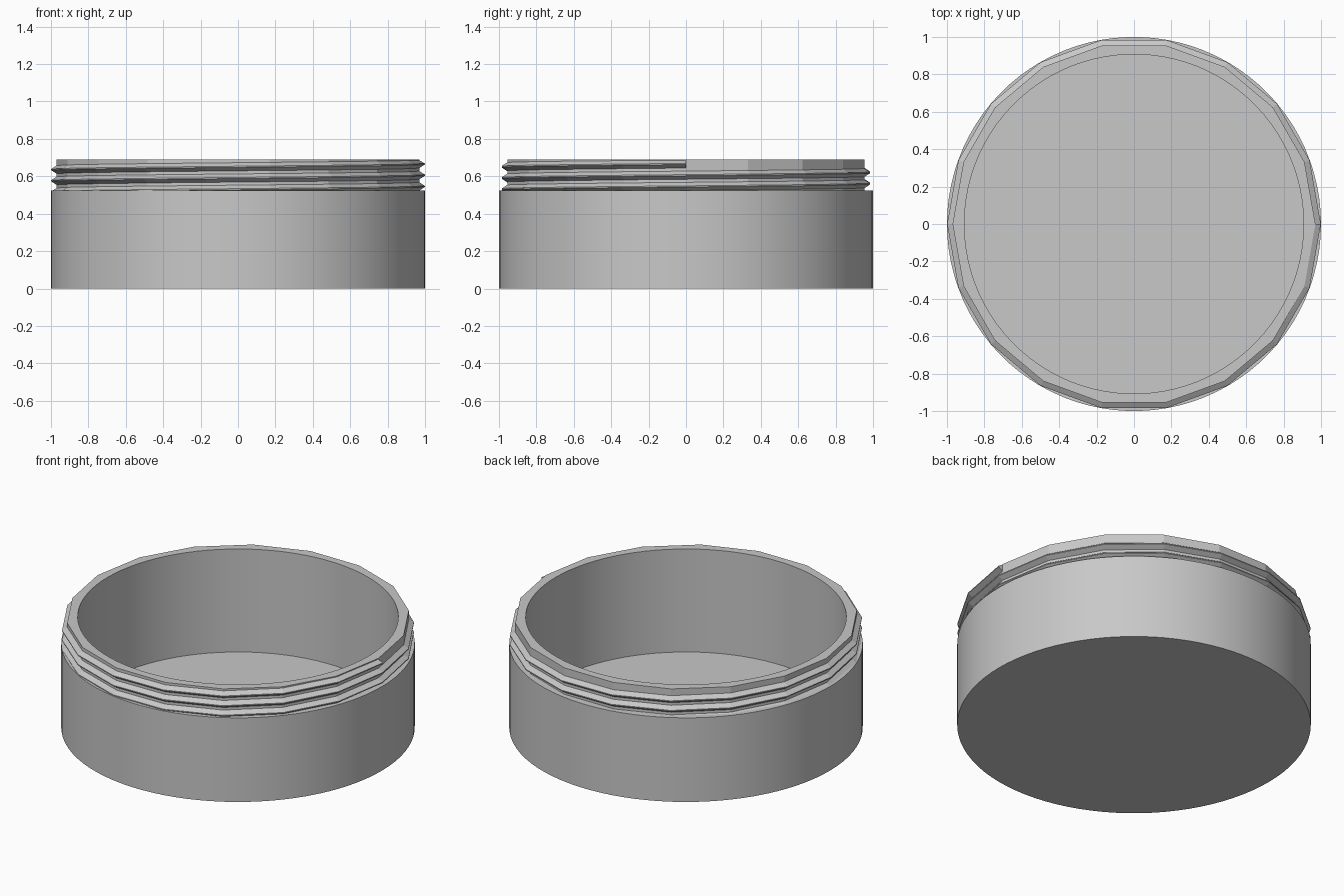
import bpy, bmesh, math

cube = bpy.data.objects.get("Cube")
if cube:
    bpy.data.objects.remove(cube, do_unlink=True)

SIDES = 18            # flat sides of the threaded neck
SEGS = SIDES * 5      # segments of the round surfaces
STEP = 2 * math.pi / SIDES

grey = bpy.data.materials.new("grey_plastic")
grey.use_nodes = True
colour = (0.58, 0.58, 0.58, 1)
grey.diffuse_color = colour
grey.node_tree.nodes["Principled BSDF"].inputs["Base Color"].default_value = colour


def finish(bm, name):
    bmesh.ops.recalc_face_normals(bm, faces=bm.faces[:])
    mesh = bpy.data.meshes.new(name)
    bm.to_mesh(mesh)
    bm.free()
    mesh.materials.append(grey)
    obj = bpy.data.objects.new(name, mesh)
    bpy.context.collection.objects.link(obj)
    return obj


def ring(bm, radius, z, faceted):
    verts = []
    for i in range(SEGS):
        a = 2 * math.pi * i / SEGS
        r = radius
        if faceted:   # follow the straight sides of the polygon
            r *= math.cos(STEP / 2) / math.cos(a % STEP - STEP / 2)
        verts.append(bm.verts.new((r * math.cos(a), r * math.sin(a), z)))
    return verts


# Open container: round body, faceted neck, round cavity
profile = [(1, 0, False), (1, 0.525, False), (0.97, 0.525, True),
           (0.97, 0.69, True), (0.907, 0.69, False), (0.907, 0.047, False)]
bm = bmesh.new()
rings = [ring(bm, *p) for p in profile]
for low, high in zip(rings, rings[1:]):
    for i in range(SEGS):
        j = (i + 1) % SEGS
        bm.faces.new((low[i], low[j], high[j], high[i]))
bm.faces.new(rings[0])
bm.faces.new(rings[-1])
container = finish(bm, "container_body")
bpy.context.view_layer.objects.active = container
container.select_set(True)
bpy.ops.object.shade_smooth_by_angle(angle=math.radians(12))

# Screw thread: wedge section climbing three turns, its start sunk in the body
TURNS, PITCH, TOP = 3, 0.06, 0.666
section = [(0.962, -0.027), (0.999, -0.003), (0.999, 0.003), (0.962, 0.027)]
bm = bmesh.new()
loops = []
for i in range(TURNS * SIDES + 1):
    a = i * STEP
    z = TOP - PITCH * (TURNS - i / SIDES)
    loops.append([bm.verts.new((r * math.cos(a), r * math.sin(a), min(z + dz, 0.689)))
                  for r, dz in section])
for one, two in zip(loops, loops[1:]):
    for i in range(4):
        j = (i + 1) % 4
        bm.faces.new((one[i], two[i], two[j], one[j]))
bm.faces.new(loops[0])
bm.faces.new(loops[-1])
finish(bm, "screw_thread")
